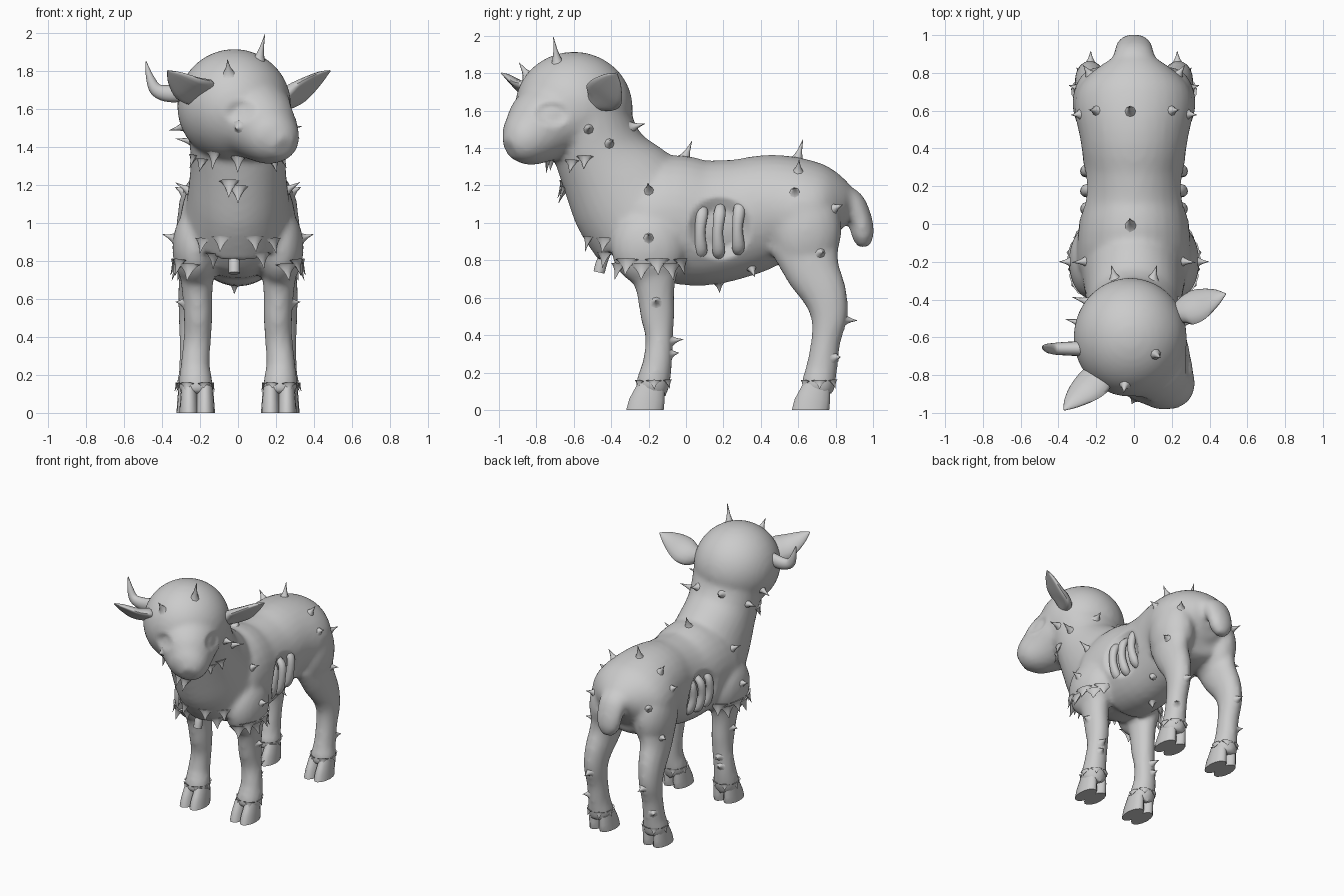
import bpy, bmesh, math
from mathutils import Vector, Matrix
from mathutils.bvhtree import BVHTree


def catmull(rows, steps):
    out = []
    for i in range(len(rows) - 1):
        a, b, c, d = (Vector(rows[max(0, min(len(rows) - 1, i + k))]) for k in (-1, 0, 1, 2))
        for s in range(steps):
            t = s / steps
            out.append(0.5 * (2 * b + (c - a) * t + (2 * a - 5 * b + 4 * c - d) * t * t
                              + (3 * b - a - 3 * c + d) * t ** 3))
    return out + [Vector(rows[-1])]


def tube(bm, rows, side=(1, 0, 0), n=16, steps=4, cup=0.0):
    """Loft of ellipses; each row is x, y, z, half width, half height."""
    rows = catmull(rows, steps)
    pts = [Vector(r[:3]) for r in rows]
    rings = []
    for i, r in enumerate(rows):
        t = (pts[min(i + 1, len(pts) - 1)] - pts[max(i - 1, 0)]).normalized()
        s = Vector(side)
        s = (s - t * s.dot(t)).normalized()
        u = t.cross(s)
        ring = []
        for k in range(n):
            a = 2 * math.pi * k / n
            c = math.cos(a)
            ring.append(bm.verts.new(pts[i] + s * r[3] * c + u * (r[4] * math.sin(a) + cup * r[3] * c * c)))
        rings.append(ring)
    for a, b in zip(rings, rings[1:]):
        for k in range(n):
            bm.faces.new((a[k], a[(k + 1) % n], b[(k + 1) % n], b[k]))
    bm.faces.new(rings[0])
    bm.faces.new(rings[-1])
    return rings


def ball(bm, c, r):
    bmesh.ops.create_icosphere(bm, subdivisions=4, radius=1,
                               matrix=Matrix.Translation(c) @ Matrix.Diagonal((*r, 1)))


def finish(bm, name, angle=60):
    bmesh.ops.recalc_face_normals(bm, faces=bm.faces[:])
    me = bpy.data.meshes.new(name)
    bm.to_mesh(me)
    bm.free()
    me.shade_smooth()
    me.set_sharp_from_angle(angle=math.radians(angle))
    ob = bpy.data.objects.new(name, me)
    bpy.context.collection.objects.link(ob)
    return ob


# Body: overlapping lofts fused into one skin
bm = bmesh.new()
tube(bm, [(0, y, z, w, h) for y, z, w, h in (
    (-.4, 1.0, .15, .12), (-.25, .98, .29, .27), (-.1, 1.02, .3, .34), (.1, 1.0, .28, .335),
    (.3, 1.03, .268, .315), (.45, 1.07, .285, .295), (.6, 1.06, .315, .285), (.72, 1.04, .295, .26),
    (.81, 1.02, .2, .2), (.85, 1.0, .08, .1))], n=32)
tube(bm, [(-.01, -.55, 1.62, .28, .23), (0, -.46, 1.37, .25, .245), (0, -.33, 1.17, .262, .315),
          (0, -.2, 1.0, .29, .335)], n=32)
ball(bm, (-.02, -.6, 1.615), (.3, .315, .3))
tube(bm, [(0, -.62, 1.58, .27, .27), (.1, -.75, 1.53, .225, .215), (.17, -.84, 1.46, .165, .165),
          (.215, -.9, 1.42, .125, .12), (.24, -.945, 1.395, .06, .06)], side=(.85, .5, 0), n=24)
tube(bm, [(0, .78, 1.12, .08, .07), (0, .87, 1.11, .11, .08), (0, .93, 1.02, .1, .065),
          (0, .945, .93, .085, .06), (0, .95, .87, .04, .03)])
for sx in (1, -1):
    ball(bm, (sx * .22, -.2, .87), (.125, .2, .21))
    ball(bm, (sx * .19, .64, .96), (.135, .19, .25))
    tube(bm, [(sx * x, *r) for x, *r in (
        (.22, -.18, .85, .11, .17), (.215, -.165, .66, .083, .108), (.21, -.152, .5, .076, .092),
        (.215, -.143, .38, .073, .074), (.225, -.153, .25, .078, .08), (.222, -.175, .15, .09, .09),
        (.22, -.19, .09, .08, .085))])
    tube(bm, [(sx * x, *r) for x, *r in (
        (.2, .63, .9, .1, .19), (.215, .675, .75, .095, .15), (.228, .74, .62, .087, .122),
        (.235, .765, .5, .078, .1), (.235, .748, .37, .073, .08), (.235, .725, .22, .076, .085),
        (.235, .71, .15, .09, .09), (.235, .7, .09, .08, .085))])
body = finish(bm, "body")
rm = body.modifiers.new("fuse", "REMESH")
rm.mode, rm.voxel_size = "VOXEL", .018
sm = body.modifiers.new("soften", "SMOOTH")
sm.factor, sm.iterations = .5, 7
skin = bpy.data.meshes.new_from_object(body.evaluated_get(bpy.context.evaluated_depsgraph_get()))
body.modifiers.clear()
body.data = skin


def dent(c, r, push):
    for v in skin.vertices:
        d = Vector([(v.co[i] - c[i]) / r[i] for i in range(3)]).length
        if d < 1:
            v.co += Vector(push) * min(1, 2.5 * (1 - d))


# Rib wounds and eye sockets
for sx in (1, -1):
    dent((sx * .25, .18, .97), (.25, .17, .17), (-sx * .05, 0, 0))
dent((.27, -.72, 1.58), (.1, .1, .07), (-.02, 0, 0))
dent((.03, -.88, 1.58), (.1, .1, .07), (0, .02, 0))
skin.update()
skin.shade_smooth()
tree = BVHTree.FromPolygons([v.co for v in skin.vertices], [p.vertices for p in skin.polygons])

# Ribs inside the wounds
bm = bmesh.new()
for sx in (1, -1):
    for y, lift in ((.075, 0), (.17, 0), (.275, .02)):
        tube(bm, [(sx * x, y + dy, z + lift, w, h) for x, dy, z, w, h in (
            (.18, .0, .82, .02, .02), (.23, .005, .85, .034, .028), (.255, .0, .95, .028, .028),
            (.25, .01, 1.05, .032, .026), (.19, .015, 1.1, .02, .02))], side=(0, 1, 0), n=12)
finish(bm, "ribs")

# Cloven hooves, soles flat on the ground
bm = bmesh.new()
for sx in (1, -1):
    for x, y in ((.215, -.185), (.23, .7)):
        for toe in (-.042, .042):
            rings = tube(bm, [(sx * x + toe, y, .13, .042, .075), (sx * x + toe, y - .015, .07, .047, .09),
                              (sx * x + toe, y - .035, 0, .052, .106)], steps=2, n=14)
            for v in rings[-1]:
                v.co.z = 0
finish(bm, "hooves", 50)

# Ears: cupped leaves
bm = bmesh.new()
tube(bm, [(.22, -.48, 1.65, .05, .045), (.28, -.44, 1.68, .1, .04), (.35, -.42, 1.72, .1, .03),
          (.43, -.39, 1.77, .055, .018), (.485, -.37, 1.8, .004, .004)], side=(0, -.8, .5), cup=.2)
tube(bm, [(-.15, -.77, 1.68, .05, .045), (-.2, -.81, 1.7, .1, .04), (-.26, -.87, 1.72, .095, .03),
          (-.33, -.94, 1.77, .05, .018), (-.37, -.985, 1.8, .004, .004)], side=(.6, -.45, .5), cup=-.2)
finish(bm, "ears")

# Curved horn
bm = bmesh.new()
tube(bm, [(-.27, -.66, 1.69, .04, .05), (-.36, -.66, 1.68, .036, .045), (-.43, -.66, 1.7, .03, .035),
          (-.465, -.655, 1.77, .02, .02), (-.485, -.65, 1.85, .003, .003)], side=(0, 1, 0))
finish(bm, "horn")


def spike(bm, at, length, r=.03, lean=(0, 0, 0), flat=1.0):
    p, nrm, *_ = tree.find_nearest(Vector(at))
    d = (nrm + Vector(lean)).normalized()
    side = d.cross(nrm) if d.cross(nrm).length > .2 else d.orthogonal()
    rows = [(*(p + d * t * length), r * k, r * k * flat) for t, k in ((-.15, 1.4), (0, 1), (.4, .45), (1, .04))]
    tube(bm, rows, side=side, n=8, steps=2)


# Spikes along the spine, crown and belly
bm = bmesh.new()
for at, length, lean in (
        ((.13, -.7, 1.9), .13, (0, 0, 1)), ((-.05, -.86, 1.8), .08, (0, 0, .6)),
        ((-.02, 0, 1.38), .09, (0, .5, .5)), ((-.02, .6, 1.36), .1, (0, .2, .4)),
        ((.1, -.29, 1.51), .07, (0, .6, 0)), ((-.1, -.29, 1.51), .07, (0, .6, 0)),
        ((0, -.93, 1.5), .03, (0, 0, 0)), ((-.02, .18, .65), .05, (0, 0, -1))):
    spike(bm, at, length, .028, lean)
# Paired spikes on neck, flanks and legs
for sx in (1, -1):
    for x, y, z, length in (
            (.3, -.52, 1.5, .08), (.28, -.4, 1.43, .09), (.3, -.2, 1.19, .08), (.33, -.2, .92, .06),
            (.3, .58, 1.17, .05), (.2, .6, 1.28, .07), (.3, .72, .84, .05), (.24, .8, 1.08, .06),
            (.12, .35, .76, .06), (.3, -.16, .58, .04), (.23, -.07, .37, .06), (.24, -.07, .3, .04),
            (.23, .86, .48, .06), (.28, .8, .28, .04)):
        spike(bm, (sx * x, y, z), length, .026, (0, 0, .15))
finish(bm, "spikes")

# Shaggy fur tips on shoulders, chest, chin and fetlocks
bm = bmesh.new()
for sx in (1, -1):
    for i in range(6):
        a = -1.1 + i * .45
        spike(bm, (sx * (.2 + .15 * math.cos(a)), -.2 + .2 * math.sin(a), .76 + .03 * (i % 2)),
              .075, .05, (0, 0, -2.5), .35)
    for x, y, z in ((.1, -.55, .9), (.2, -.45, .9), (.15, -.46, .8)):
        spike(bm, (sx * x, y, z), .07, .045, (0, 0, -3), .3)
    for x, y, z in ((.26, -.55, 1.34), (.2, -.62, 1.32)):
        spike(bm, (sx * x, y, z), .06, .035, (0, 0, -2.5), .5)
for x, y, z in ((-.13, -.72, 1.35), (0, -.74, 1.34), (-.05, -.68, 1.2), (.0, -.68, 1.17)):
    spike(bm, (x, y, z), .08, .04, (0, 0, -2), .5)
# Ragged cuffs above the hooves
for sx in (1, -1):
    for x, y in ((.222, -.17), (.235, .715)):
        for i in range(6):
            a = i * math.pi / 3
            spike(bm, (sx * x + .1 * math.cos(a), y + .1 * math.sin(a), .15), .04, .03, (0, 0, -2.5), .35)
finish(bm, "fur_tips")

# Hanging clapper on the chest
bm = bmesh.new()
tube(bm, [(-.02, -.42, .86, .025, .025), (-.02, -.45, .79, .03, .03), (-.02, -.465, .735, .03, .03)], n=12)
finish(bm, "chest_pendant", 40)
